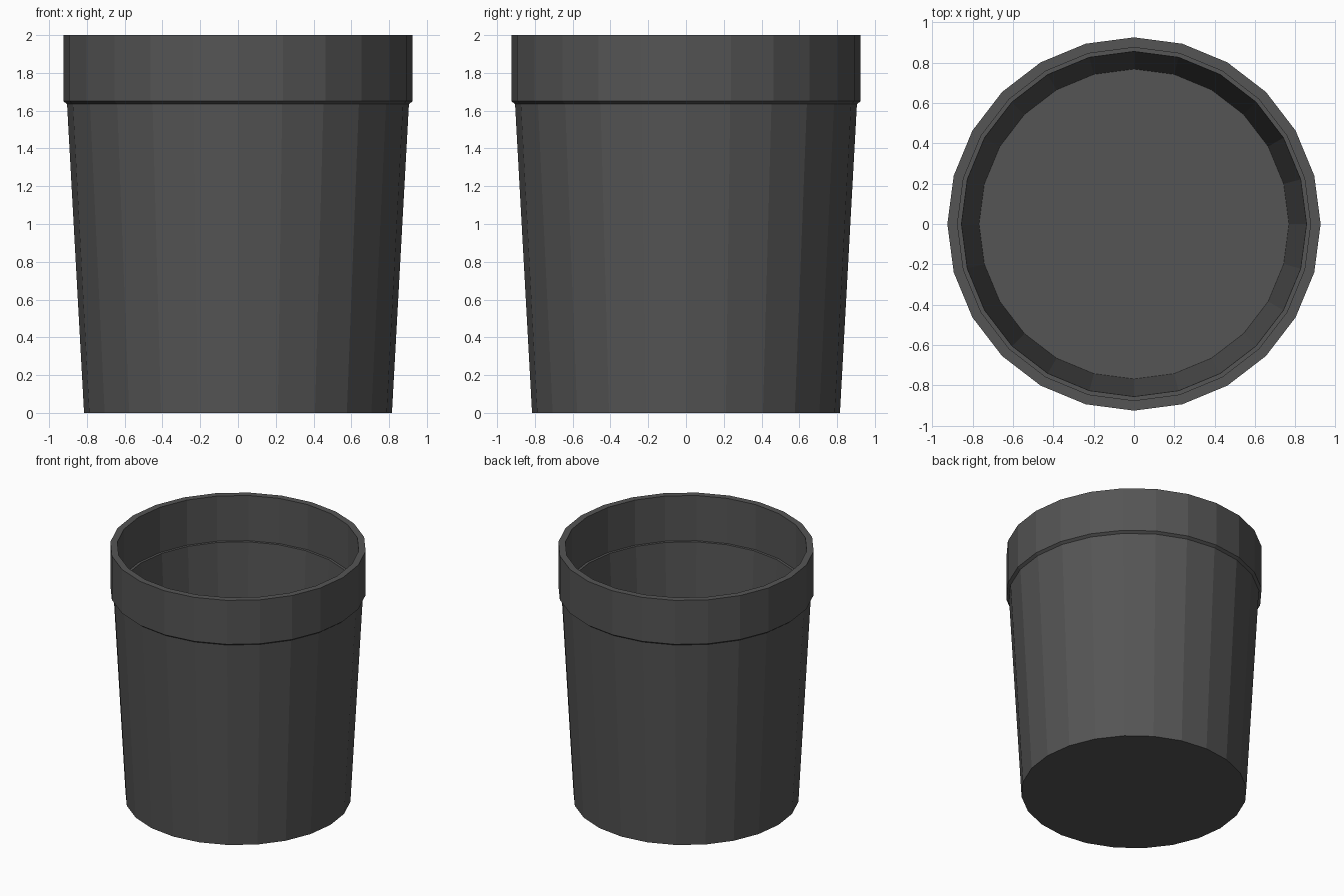
import bpy, bmesh, math

if "Cube" in bpy.data.objects:
    bpy.data.objects.remove(bpy.data.objects["Cube"])

SIDES = 24

plastic = bpy.data.materials.new("dark grey plastic")
plastic.diffuse_color = (0.09, 0.09, 0.09, 1)
plastic.use_nodes = True
plastic.node_tree.nodes["Principled BSDF"].inputs["Base Color"].default_value = plastic.diffuse_color

# Pot profile (radius, height): outer wall, rim, inner ledge, inner wall
profile = [(0.815, 0), (0.905, 1.635), (0.925, 1.65), (0.925, 2),
           (0.875, 2), (0.875, 1.64), (0.855, 1.64), (0.768, 0.05)]

bm = bmesh.new()
rings = []
for r, z in profile:
    rings.append([bm.verts.new((r * math.cos(2 * math.pi * i / SIDES),
                                r * math.sin(2 * math.pi * i / SIDES), z))
                  for i in range(SIDES)])

# Walls between neighbouring rings
for a, b in zip(rings, rings[1:]):
    for i in range(SIDES):
        j = (i + 1) % SIDES
        bm.faces.new((a[i], a[j], b[j], b[i]))

# Underside and inner floor
bm.faces.new(rings[0][::-1])
bm.faces.new(rings[-1])
bmesh.ops.recalc_face_normals(bm, faces=bm.faces[:])

mesh = bpy.data.meshes.new("pot")
bm.to_mesh(mesh)
bm.free()
mesh.materials.append(plastic)
pot = bpy.data.objects.new("pot", mesh)
bpy.context.collection.objects.link(pot)
